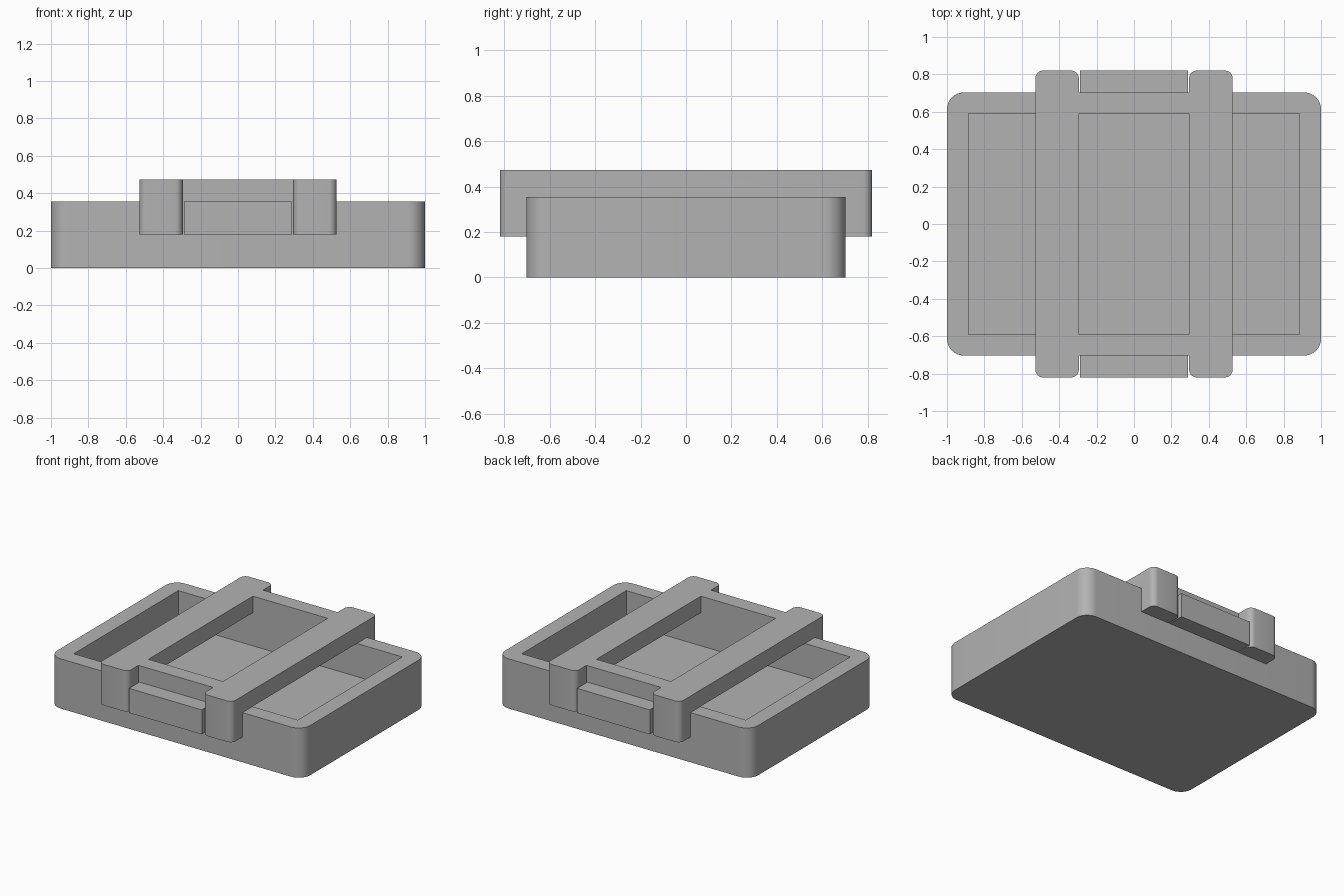
import bpy
import bmesh
from mathutils import Vector

if "Cube" in bpy.data.objects:
    bpy.data.objects.remove(bpy.data.objects["Cube"], do_unlink=True)

# Main dimensions
TRAY_X, TRAY_Y, TRAY_Z = 1.0, 0.703, 0.355
CAVITY_X, CAVITY_Y, FLOOR = 0.885, 0.59, 0.118
BAR_IN, BAR_OUT = 0.295, 0.527
CLIP_Y, CLIP_LOW, TOP = 0.82, 0.18, 0.473
TAB_X = 0.288

grey = bpy.data.materials.new("plain grey")
grey.use_nodes = True
colour = (0.45, 0.45, 0.45, 1)
grey.diffuse_color = colour
grey.node_tree.nodes["Principled BSDF"].inputs["Base Color"].default_value = colour


def make_object(name, bm):
    bmesh.ops.recalc_face_normals(bm, faces=bm.faces)
    mesh = bpy.data.meshes.new(name)
    bm.to_mesh(mesh)
    bm.free()
    mesh.materials.append(grey)
    ob = bpy.data.objects.new(name, mesh)
    bpy.context.collection.objects.link(ob)
    return ob


def extrude_profile(name, points, vector):
    bm = bmesh.new()
    face = bm.faces.new([bm.verts.new(p) for p in points])
    moved = bmesh.ops.extrude_face_region(bm, geom=[face])["geom"]
    verts = [v for v in moved if isinstance(v, bmesh.types.BMVert)]
    bmesh.ops.translate(bm, verts=verts, vec=Vector(vector))
    if not any(len(e.link_faces) == 1 for e in bm.edges):
        return make_object(name, bm)
    bm.faces.new([v for v in face.verts]) if face.is_valid else None
    bmesh.ops.holes_fill(bm, edges=bm.edges[:])
    return make_object(name, bm)


def box(name, x0, x1, y0, y1, z0, z1):
    points = [(x0, y0, z0), (x1, y0, z0), (x1, y1, z0), (x0, y1, z0)]
    return extrude_profile(name, points, (0, 0, z1 - z0))


def cut(ob, cutter):
    mod = ob.modifiers.new("cut", 'BOOLEAN')
    mod.operation, mod.solver, mod.object = 'DIFFERENCE', 'EXACT', cutter
    cutter.hide_render = True
    graph = bpy.context.evaluated_depsgraph_get()
    mesh = bpy.data.meshes.new_from_object(ob.evaluated_get(graph))
    ob.modifiers.clear()
    ob.data = mesh
    bpy.data.objects.remove(cutter, do_unlink=True)


def round_corners(ob, min_y, radius, segments):
    """Round the upright edges lying beyond min_y, then smooth the curves."""
    bm = bmesh.new()
    bm.from_mesh(ob.data)
    bmesh.ops.remove_doubles(bm, verts=bm.verts, dist=0.0005)
    edges = []
    for e in bm.edges:
        a, b = (v.co for v in e.verts)
        if (a - b).xy.length < 0.001 and min(abs(a.y), abs(b.y)) > min_y:
            edges.append(e)
    bmesh.ops.bevel(bm, geom=edges, offset=radius, segments=segments,
                    profile=0.5, affect='EDGES')
    bm.to_mesh(ob.data)
    bm.free()
    bpy.ops.object.select_all(action='DESELECT')
    ob.select_set(True)
    bpy.context.view_layer.objects.active = ob
    bpy.ops.object.shade_smooth_by_angle(angle=0.6)


# Open tray with rounded outer corners
tray = box("tray", -TRAY_X, TRAY_X, -TRAY_Y, TRAY_Y, 0, TRAY_Z)
cut(tray, box("cavity_cutter", -CAVITY_X, CAVITY_X, -CAVITY_Y, CAVITY_Y, FLOOR, TOP))
round_corners(tray, TRAY_Y - 0.02, 0.09, 10)

# Saddle frame: an inverted U across the tray, cut into two bars and two rails
section = [(-CLIP_Y, CLIP_LOW), (-TRAY_Y, CLIP_LOW), (-TRAY_Y, TRAY_Z), (TRAY_Y, TRAY_Z),
           (TRAY_Y, CLIP_LOW), (CLIP_Y, CLIP_LOW), (CLIP_Y, TOP), (-CLIP_Y, TOP)]
saddle = extrude_profile("saddle_frame", [(-BAR_OUT, y, z) for y, z in section],
                         (2 * BAR_OUT, 0, 0))
cut(saddle, box("window_cutter", -BAR_IN, BAR_IN, -CAVITY_Y, CAVITY_Y, 0, 1))
for y0, y1 in ((-1, -TRAY_Y), (TRAY_Y, 1)):
    cut(saddle, box("notch_cutter", -BAR_IN, BAR_IN, y0, y1, 0, 1))
round_corners(saddle, CLIP_Y - 0.02, 0.04, 6)

# Grip tabs between the clip legs
for name, y0, y1 in (("front_tab", -CLIP_Y, -TRAY_Y), ("back_tab", TRAY_Y, CLIP_Y)):
    box(name, -TAB_X, TAB_X, y0, y1, CLIP_LOW, TRAY_Z)
